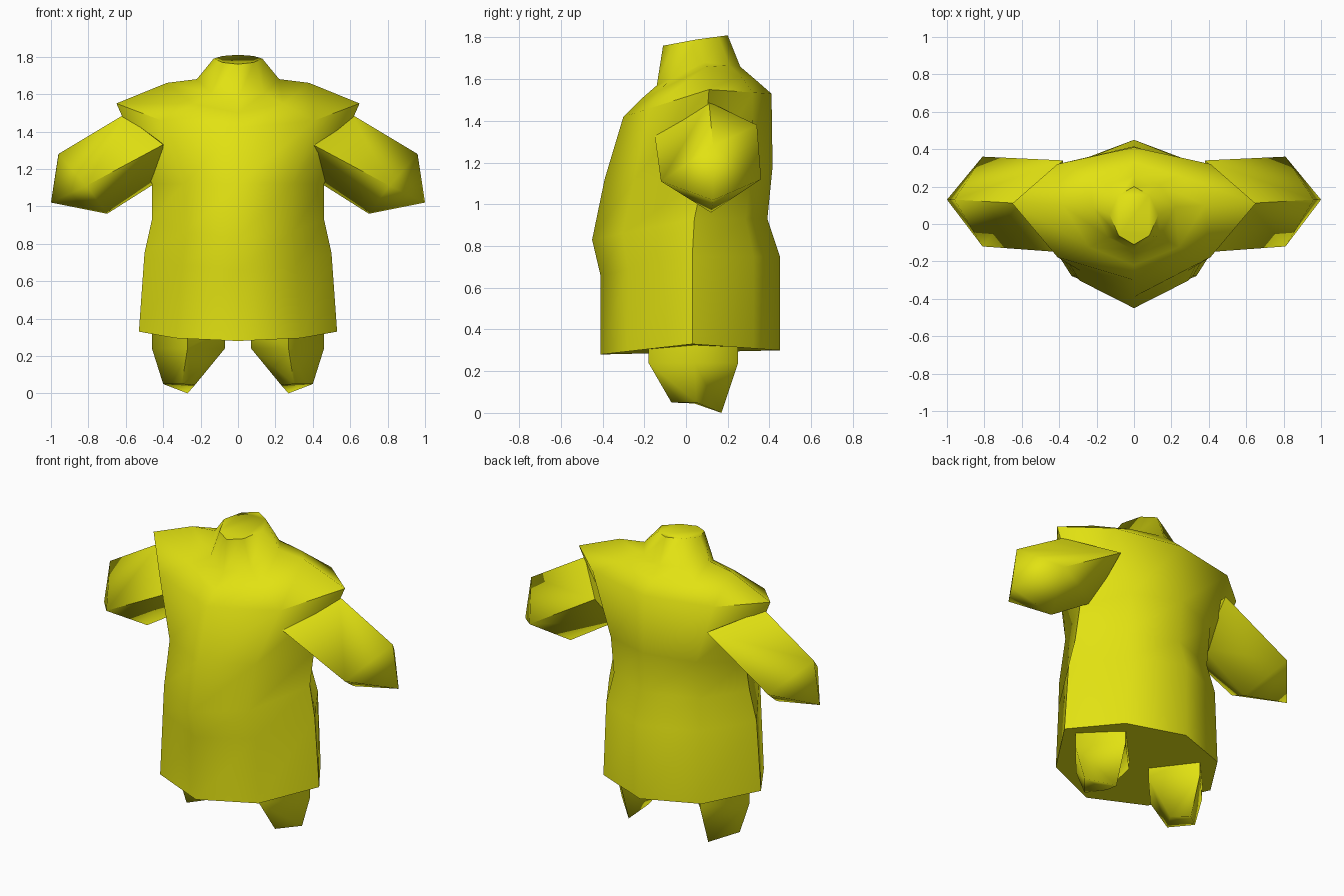
import bpy, bmesh, math

if "Cube" in bpy.data.objects:
    bpy.data.objects.remove(bpy.data.objects["Cube"])

yellow = bpy.data.materials.new("yellow")
yellow.diffuse_color = (0.76, 0.76, 0.006, 1)
yellow.use_nodes = True
yellow.node_tree.nodes["Principled BSDF"].inputs["Base Color"].default_value = yellow.diffuse_color


def loft(name, rings, tip=None, angle=60):
    """Skin a list of equal-length rings; close the end flat or on a tip point."""
    bm = bmesh.new()
    vr = [[bm.verts.new(p) for p in r] for r in rings]
    n = len(vr[0])
    for a, b in zip(vr, vr[1:]):
        for i in range(n):
            j = (i + 1) % n
            bm.faces.new((a[i], a[j], b[j], b[i]))
    bm.faces.new(vr[0][::-1])
    if tip:
        t = bm.verts.new(tip)
        for i in range(n):
            bm.faces.new((vr[-1][i], vr[-1][(i + 1) % n], t))
    else:
        bm.faces.new(vr[-1])
    bmesh.ops.recalc_face_normals(bm, faces=bm.faces)
    me = bpy.data.meshes.new(name)
    bm.to_mesh(me)
    bm.free()
    me.materials.append(yellow)
    ob = bpy.data.objects.new(name, me)
    bpy.context.collection.objects.link(ob)
    bpy.ops.object.select_all(action='DESELECT')
    ob.select_set(True)
    bpy.context.view_layer.objects.active = ob
    bpy.ops.object.shade_smooth_by_angle(angle=math.radians(angle))
    return ob


def body_ring(f, fz, w, sy, sz, b, bz):
    """Eight-sided ring from its front, side and back points."""
    def diag(y, z, s):
        return (s * w * 0.63, sy + (y - sy) * 0.7, sz + (z - sz) * 0.7)
    return [(0, f, fz), diag(f, fz, 1), (w, sy, sz), diag(b, bz, 1),
            (0, b, bz), diag(b, bz, -1), (-w, sy, sz), diag(f, fz, -1)]


# Torso, from hem to collar
loft("torso", [body_ring(*r) for r in (
    (-.41, .28, .53, .03, .33, .45, .30),
    (-.41, .66, .50, .03, .75, .45, .75),
    (-.45, .83, .46, .04, .93, .39, .93),
    (-.39, 1.12, .46, .08, 1.12, .415, 1.18),
    (-.30, 1.42, .65, .11, 1.55, .41, 1.53),
    (-.22, 1.50, .38, .10, 1.66, .33, 1.60),
    (-.14, 1.57, .22, .09, 1.68, .26, 1.66),
    (-.11, 1.76, .13, .05, 1.79, .20, 1.81))])

for side, s in (("left", -1), ("right", 1)):
    def flip(pts):
        return [(s * x, y, z) for x, y, z in pts]

    # Arm: diamond section ending in a blunt pointed cuff
    loft(side + "_arm", [
        flip([(.61, .11, 1.49), (.40, -.15, 1.33), (.40, .12, 1.15), (.38, .34, 1.38)]),
        flip([(.96, .13, 1.28), (.81, -.12, 1.11), (.70, .12, .96), (.81, .36, 1.12)])],
        tip=(s * 1.0, .13, 1.02), angle=85)

    # Leg: tapers to a small slanted foot
    loft(side + "_leg", [
        flip([(.07, .04, .36), (.27, -.18, .36), (.46, .04, .36), (.27, .25, .36)]),
        flip([(.07, .04, .24), (.27, -.18, .24), (.46, .04, .24), (.27, .25, .24)]),
        flip([(.23, .04, .045), (.30, -.07, .05), (.40, .05, .05), (.27, .17, 0)])],
        angle=85)
